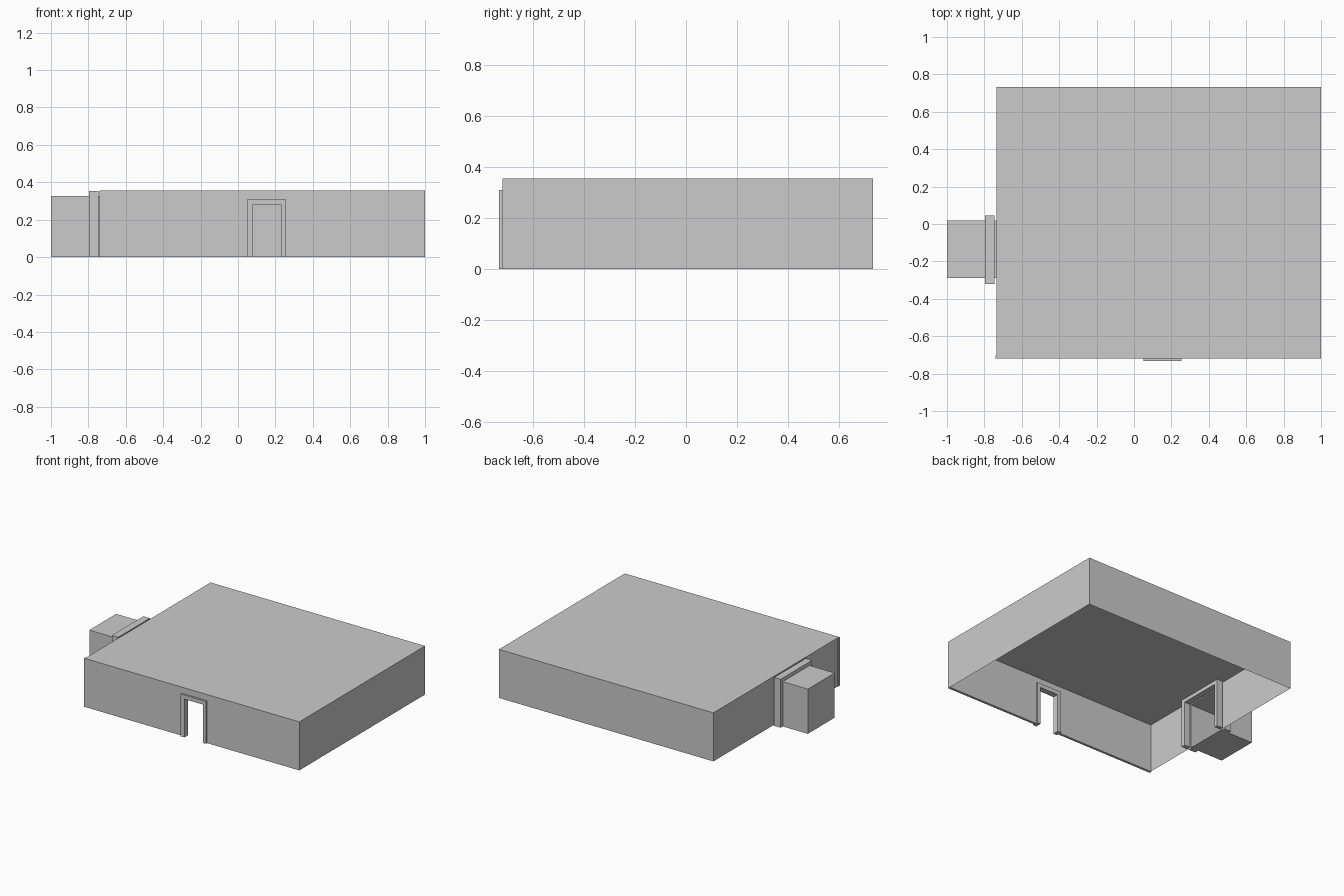
import bpy, bmesh
from mathutils import Vector

if "Cube" in bpy.data.objects:
    bpy.data.objects.remove(bpy.data.objects["Cube"])

X0, X1, Y0, Y1, H = -0.735, 1.0, -0.72, 0.733, 0.355


def finish(name, bm):
    bmesh.ops.recalc_face_normals(bm, faces=bm.faces)
    mesh = bpy.data.meshes.new(name)
    bm.to_mesh(mesh)
    bm.free()
    obj = bpy.data.objects.new(name, mesh)
    bpy.context.collection.objects.link(obj)
    return obj


def open_box(name, lo, hi, removed):
    """Box shell without the sides whose outward normals are listed."""
    bm = bmesh.new()
    bmesh.ops.create_cube(bm, size=1)
    bm.normal_update()
    gone = [f for f in bm.faces
            if any(f.normal.dot(Vector(n)) > 0.9 for n in removed)]
    bmesh.ops.delete(bm, geom=gone, context='FACES')
    for v in bm.verts:
        v.co = [lo[i] + (v.co[i] + 0.5) * (hi[i] - lo[i]) for i in range(3)]
    return finish(name, bm)


def portal(name, axis, span, height, gap, gap_height, depth):
    """Upright panel with a doorway notch; depth runs along the given axis."""
    def place(u, z, d):
        return (d, u, z) if axis == 'x' else (u, d, z)
    outline = [(span[0], 0), (gap[0], 0), (gap[0], gap_height),
               (gap[1], gap_height), (gap[1], 0), (span[1], 0),
               (span[1], height), (span[0], height)]
    bm = bmesh.new()
    face = bm.faces.new([bm.verts.new(place(u, z, depth[0])) for u, z in outline])
    if depth[1] != depth[0]:
        res = bmesh.ops.extrude_face_region(bm, geom=[face], use_keep_orig=True)
        verts = [g for g in res['geom'] if isinstance(g, bmesh.types.BMVert)]
        bmesh.ops.translate(bm, verts=verts, vec=place(0, 0, depth[1] - depth[0]))
    return finish(name, bm)


# Room: ceiling, back wall and right wall, open underneath
open_box("room_shell", (X0, Y0, 0), (X1, Y1, H),
         [(0, 0, -1), (-1, 0, 0), (0, -1, 0)])

# Walls with doorways
door, door_h = (0.08, 0.23), 0.28
alcove, alcove_h = (-0.29, 0.02), 0.327
portal("front_wall", 'y', (X0 - 0.005, X1), H, door, door_h, (Y0, Y0 + 0.018))
portal("left_wall", 'x', (Y0, Y1), H, alcove, alcove_h, (X0, X0))

# Door frame around the front opening
portal("door_frame", 'y', (0.05, 0.255), 0.31, door, door_h, (-0.733, -0.69))

# Alcove with floor, open towards the room
open_box("alcove", (-1, alcove[0], 0), (X0, alcove[1], alcove_h), [(1, 0, 0)])

# Frames on both sides of the alcove opening
for name, depth in (("outer_alcove_frame", (-0.797, -0.745)),
                    ("inner_alcove_frame", (-0.725, -0.68))):
    portal(name, 'x', (-0.32, 0.045), H - 0.001, alcove, alcove_h, depth)
